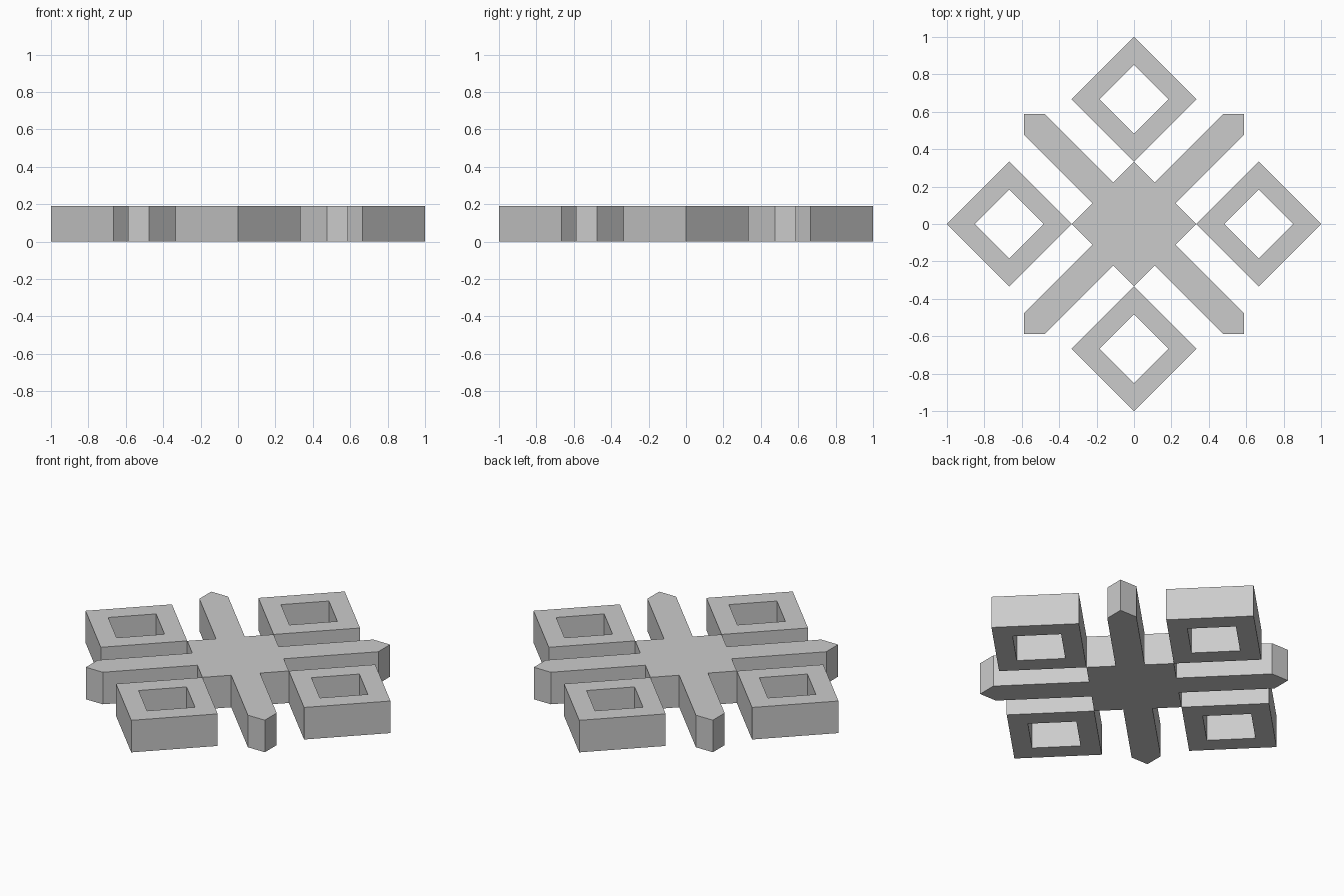
import bpy, bmesh
from math import pi
from mathutils import Matrix, Vector

if "Cube" in bpy.data.objects:
    bpy.data.objects.remove(bpy.data.objects["Cube"])

HEIGHT = 0.19


def make_object(name, bm):
    bmesh.ops.recalc_face_normals(bm, faces=bm.faces)
    mesh = bpy.data.meshes.new(name)
    bm.to_mesh(mesh)
    bm.free()
    obj = bpy.data.objects.new(name, mesh)
    bpy.context.collection.objects.link(obj)
    return obj


def raise_faces(bm):
    """Extrude the flat outline up to the plate height."""
    res = bmesh.ops.extrude_face_region(bm, geom=bm.faces[:])
    verts = [g for g in res["geom"] if isinstance(g, bmesh.types.BMVert)]
    bmesh.ops.translate(bm, verts=verts, vec=(0, 0, HEIGHT))


# Central star: one quarter of the outline, turned four times
quarter = [(0.333, 0), (0.222, 0.111), (0.587, 0.476),
           (0.587, 0.587), (0.476, 0.587), (0.111, 0.222)]
bm = bmesh.new()
outline = []
for i in range(4):
    turn = Matrix.Rotation(i * pi / 2, 3, 'Z')
    outline += [bm.verts.new(turn @ Vector((x, y, 0))) for x, y in quarter]
bm.faces.new(outline)
raise_faces(bm)
make_object("central_star", bm)

# Four open diamond frames around the star
directions = [Vector((1, 0, 0)), Vector((0, 1, 0)),
              Vector((-1, 0, 0)), Vector((0, -1, 0))]
names = ["right", "back", "left", "front"]
for name, d in zip(names, directions):
    bm = bmesh.new()
    centre = d * 0.6667
    outer = [bm.verts.new(centre + c * 0.3333) for c in directions]
    inner = [bm.verts.new(centre + c * 0.185) for c in directions]
    for i in range(4):
        j = (i + 1) % 4
        bm.faces.new((outer[i], outer[j], inner[j], inner[i]))
    raise_faces(bm)
    make_object("diamond_frame_" + name, bm)
